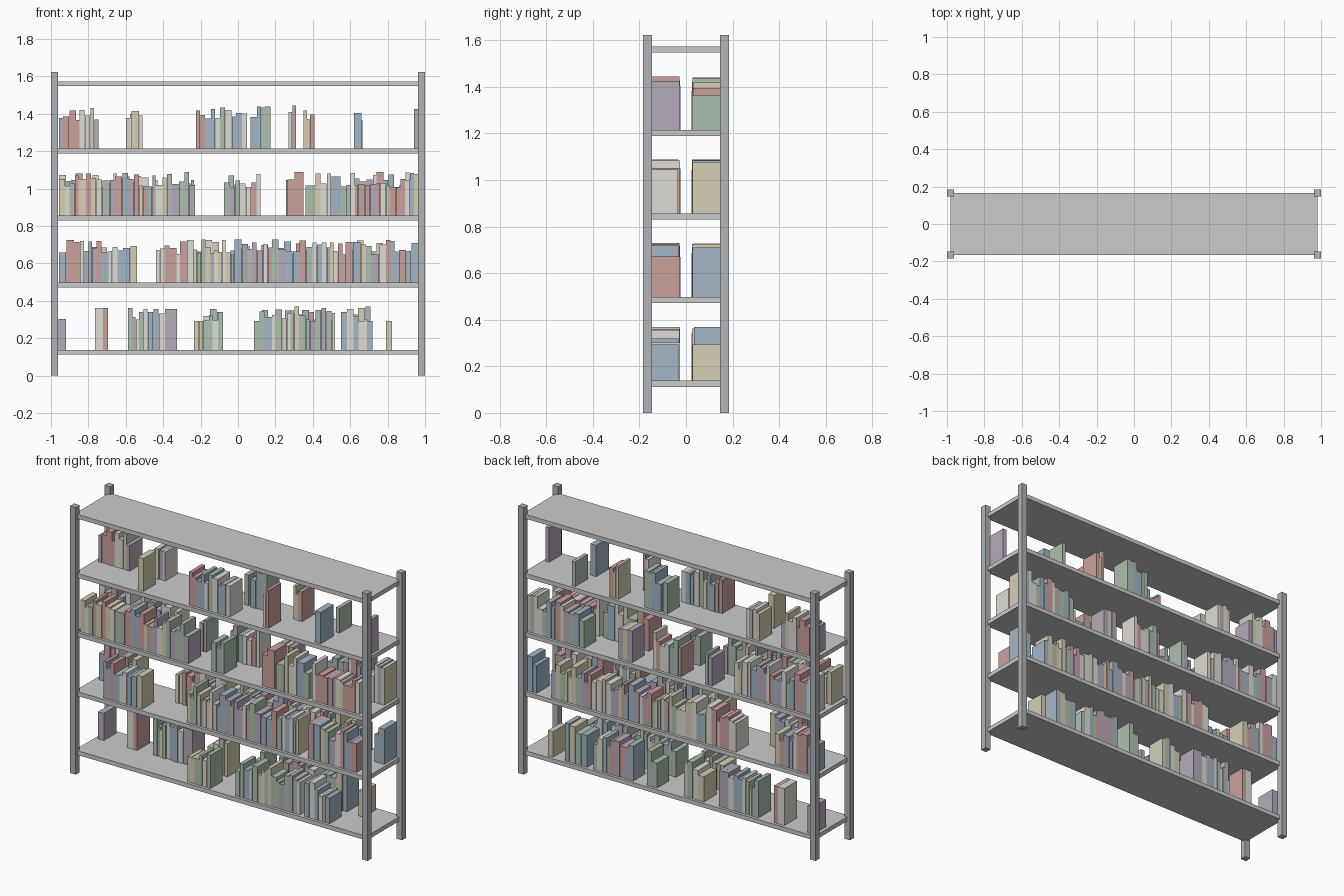
import bpy, bmesh, random

if "Cube" in bpy.data.objects:
    bpy.data.objects.remove(bpy.data.objects["Cube"])

random.seed(7)
PALETTE = {
    "p": ("purple", (0.47, 0.41, 0.50, 1)),
    "r": ("red", (0.60, 0.36, 0.34, 1)),
    "b": ("blue", (0.37, 0.47, 0.56, 1)),
    "g": ("green", (0.42, 0.53, 0.43, 1)),
    "t": ("tan", (0.68, 0.62, 0.46, 1)),
    "w": ("cream", (0.74, 0.72, 0.66, 1)),
}
LETTERS = "".join(PALETTE)


def material(name, colour):
    m = bpy.data.materials.new(name)
    m.diffuse_color = colour
    m.use_nodes = True
    m.node_tree.nodes["Principled BSDF"].inputs["Base Color"].default_value = m.diffuse_color
    return m


COVERS = [material(n + "_cover", c) for n, c in PALETTE.values()]
STEEL = material("dark_steel", (0.44, 0.46, 0.48, 1))


def add_box(bm, x, y, z, mat=0):
    """Add a box given (min, max) pairs along each axis."""
    verts = bmesh.ops.create_cube(bm, size=1)["verts"]
    for v in verts:
        v.co = [lo if c < 0 else hi for c, (lo, hi) in zip(v.co, (x, y, z))]
    for f in {f for v in verts for f in v.link_faces}:
        f.material_index = mat


def finish(bm, name, mats=()):
    me = bpy.data.meshes.new(name)
    bm.to_mesh(me)
    bm.free()
    for m in mats:
        me.materials.append(m)
    ob = bpy.data.objects.new(name, me)
    bpy.context.collection.objects.link(ob)


# Corner posts
for sx, side in ((-1, "left"), (1, "right")):
    for sy, face in ((-1, "front"), (1, "back")):
        bm = bmesh.new()
        cx, cy = sx * 0.981, sy * 0.165
        add_box(bm, (cx - 0.019, cx + 0.019), (cy - 0.019, cy + 0.019), (0, 1.623))
        finish(bm, f"{face}_{side}_post", [STEEL])

# Shelf boards
TOPS = [0.138 + 0.359 * i for i in range(5)]
for i, z in enumerate(TOPS):
    bm = bmesh.new()
    add_box(bm, (-0.981, 0.981), (-0.165, 0.165), (z - 0.026, z))
    finish(bm, f"shelf_{i + 1}")

# Runs of books: start x, end x, cover colours (or a count), optional height
FRONT = [
    [(-0.235, -0.08, "ttggwg"), (0.085, 0.52, "ggbwgtwgtggpgpgw"),
     (0.55, 0.72, "bwbwwb")],
    [(-0.80, -0.54, "pprbwwbbt"), (-0.24, 0.10, 14), (0.10, 0.51, "pwrgpbbrgwbwbt"),
     (0.575, 0.90, "rbtgpwrbbr")],
    [(-0.957, -0.23, "twgrtrtwgprbprtrbpwtgpggp"), (-0.075, 0.01, "gpg"),
     (0.265, 0.35, "rr"), (0.36, 0.58, "gtwwbg"), (0.60, 0.92, "wrrrprwtrrrw")],
    [(-0.57, -0.53, "t", 0.20), (-0.225, 0.05, "rrbbwgwbbw"), (0.27, 0.31, "wr"),
     (0.62, 0.66, "b", 0.19), (0.94, 0.965, "p", 0.21)],
]
BACK = [
    [(-0.96, -0.92, "p", 0.165), (-0.765, -0.695, "wr", 0.225),
     (-0.59, -0.325, "gpwgwbbwpp"), (-0.225, -0.09, "twgt"), (0.09, 0.16, "gg"),
     (0.25, 0.52, "bprprgbwg"), (0.56, 0.71, "bgtb"), (0.79, 0.825, "t", 0.155)],
    [(-0.957, -0.70, "brrwbprt"), (-0.44, -0.10, "wwrrwrwgbwt"), (-0.10, 0.35, 17),
     (0.35, 0.80, 16), (0.90, 0.965, "bb")],
    [(-0.957, -0.43, 19), (-0.28, -0.235, "pg"), (-0.07, 0.12, "rgbwwrw"),
     (0.257, 0.35, "ptp"), (0.58, 0.965, "gbgpwrbbgwwbt")],
    [(-0.957, -0.745, "prrrwwtp"), (-0.60, -0.51, "twpw"),
     (0.02, 0.05, "g"), (0.065, 0.175, "bbgg"), (0.35, 0.41, "ttr"),
     (0.64, 0.665, "g", 0.15)],
]


def add_run(bm, sign, z, x0, x1, covers, height=None):
    if isinstance(covers, int):
        covers = random.choices(LETTERS, k=covers)
    widths = [random.uniform(0.6, 1.4) for _ in covers]
    scale = (x1 - x0) / sum(widths)
    x = x0
    for letter, w in zip(covers, widths):
        w *= scale
        h = height or random.uniform(0.15, 0.233)
        inner = random.uniform(0.024, 0.034)
        y = sorted((sign * inner, sign * 0.148))
        add_box(bm, (x + 0.0006, x + w - 0.0006), y, (z, z + h), LETTERS.index(letter))
        x += w


# Two rows of books per shelf, back to back
for face, sign, rows in (("front", -1, FRONT), ("back", 1, BACK)):
    for i, runs in enumerate(rows):
        bm = bmesh.new()
        for run in runs:
            add_run(bm, sign, TOPS[i], *run)
        finish(bm, f"{face}_books_shelf_{i + 1}", COVERS)
